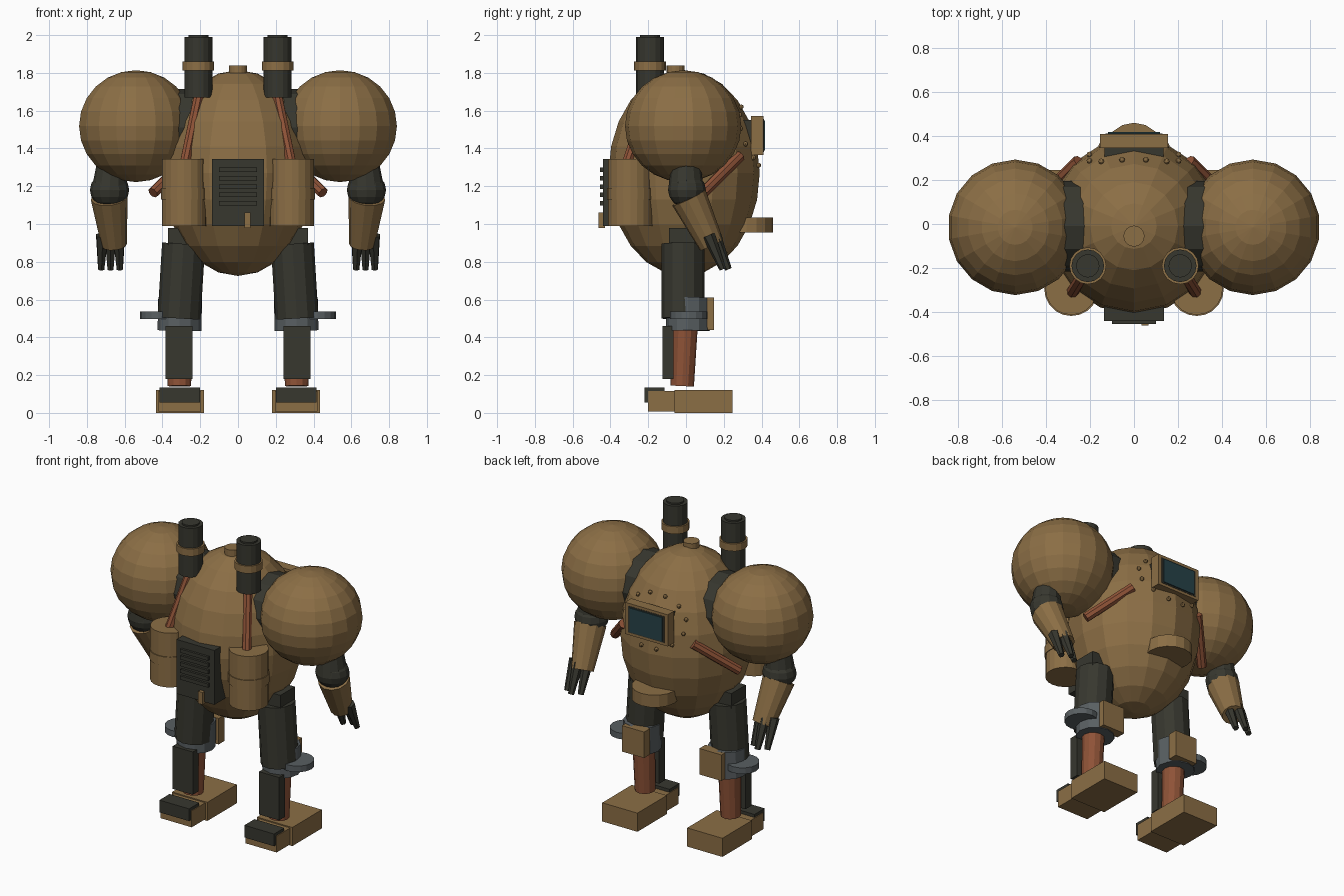
import bpy, bmesh, math
from mathutils import Vector

if "Cube" in bpy.data.objects:
    bpy.data.objects.remove(bpy.data.objects["Cube"])


def material(name, rgb):
    m = bpy.data.materials.new(name)
    m.diffuse_color = (*rgb, 1)
    m.use_nodes = True
    m.node_tree.nodes["Principled BSDF"].inputs["Base Color"].default_value = m.diffuse_color
    return m


TAN = material("tan_metal", (0.26, 0.157, 0.06))
DARK = material("dark_iron", (0.038, 0.038, 0.028))
COPPER = material("copper", (0.27, 0.085, 0.038))
GREY = material("grey_steel", (0.10, 0.115, 0.122))
GLASS = material("teal_glass", (0.02, 0.054, 0.065))


def finish(name, bm, mat):
    me = bpy.data.meshes.new(name)
    bm.to_mesh(me)
    bm.free()
    ob = bpy.data.objects.new(name, me)
    bpy.context.collection.objects.link(ob)
    me.materials.append(mat)
    return ob


def box(name, x, y, z, mat):
    """Box from its (min, max) range on each axis."""
    bm = bmesh.new()
    bmesh.ops.create_cube(bm, size=1)
    for v in bm.verts:
        for i, (lo, hi) in enumerate((x, y, z)):
            v.co[i] = (lo + hi) / 2 + v.co[i] * (hi - lo)
    return finish(name, bm, mat)


def tube(name, a, b, r1, mat, r2=None, sides=16):
    """Cylinder or cone from point a to point b."""
    a, b = Vector(a), Vector(b)
    bm = bmesh.new()
    bmesh.ops.create_cone(bm, cap_ends=True, segments=sides, radius1=r1,
                          radius2=r1 if r2 is None else r2, depth=(b - a).length)
    rot = Vector((0, 0, 1)).rotation_difference(b - a).to_matrix()
    for v in bm.verts:
        v.co = rot @ v.co + (a + b) / 2
    return finish(name, bm, mat)


def ball(name, c, r, mat, seg=16, rings=10):
    bm = bmesh.new()
    bmesh.ops.create_uvsphere(bm, u_segments=seg, v_segments=rings, radius=1)
    for v in bm.verts:
        v.co = Vector(c) + v.co * Vector(r)
    return finish(name, bm, mat)


# Hull and top cap
HULL_C, HULL_R = Vector((0, -0.01, 1.27)), Vector((0.4, 0.4, 0.545))
ball("hull", HULL_C, HULL_R, TAN, 16, 12)
tube("top_cap", (0, -0.055, 1.76), (0, -0.055, 1.84), 0.048, TAN)

# Front panel with grille and handle
box("front_panel", (-0.137, 0.137), (-0.44, -0.28), (0.99, 1.345), DARK)
for i in range(5):
    z = 1.11 + i * 0.044
    box("grille_slat", (-0.1, 0.1), (-0.455, -0.43), (z - 0.012, z + 0.012), DARK)
box("panel_handle", (0.035, 0.067), (-0.462, -0.43), (0.98, 1.06), TAN)

# Rear window
box("window_mount", (-0.135, 0.135), (0.2, 0.36), (1.39, 1.55), DARK)
box("window_frame", (-0.155, 0.155), (0.345, 0.41), (1.365, 1.572), TAN)
box("window_rim", (-0.13, 0.13), (0.405, 0.412), (1.382, 1.555), DARK)
box("window_glass", (-0.118, 0.118), (0.409, 0.418), (1.39, 1.547), GLASS)

# Rivets round the window, seated on the hull
for i in range(12):
    t = math.tau * (i + 0.5) / 12
    x, z = 0.21 * math.cos(t), 1.465 + 0.16 * math.sin(t)
    k = 1 - (x / HULL_R.x) ** 2 - ((z - HULL_C.z) / HULL_R.z) ** 2
    y = HULL_C.y + HULL_R.y * math.sqrt(k)
    ball("rivet", (x, y, z), (0.013,) * 3, TAN, 8, 6)

# Rounded rear ledge
tube("rear_ledge", (0, 0.32, 0.955), (0, 0.32, 1.035), 0.14, TAN)

for s in (-1, 1):
    # Chimney
    c = (s * 0.21, -0.19)
    tube("chimney", (*c, 1.67), (*c, 1.99), 0.074, DARK)
    tube("chimney_core", (*c, 1.95), (*c, 2.0), 0.053, DARK)
    tube("chimney_band", (*c, 1.812), (*c, 1.86), 0.084, TAN)
    tube("chimney_pipe", (s * 0.205, -0.19, 1.69), (s * 0.28, -0.31, 1.33),
         0.028, COPPER, sides=8)

    # Fuel barrel
    b = (s * 0.285, -0.295)
    tube("barrel", (*b, 0.99), (*b, 1.345), 0.118, TAN, sides=20)
    tube("barrel_band", (*b, 1.13), (*b, 1.19), 0.123, TAN, sides=20)

    # Rear pipe
    tube("rear_pipe", (s * 0.25, 0.285, 1.36), (s * 0.45, 0.09, 1.165),
         0.03, COPPER, sides=8)

    # Shoulder
    tube("shoulder_joint", (s * 0.2, -0.01, 1.51), (s * 0.33, -0.01, 1.51),
         0.205, DARK, sides=12)
    ball("shoulder", (s * 0.54, -0.015, 1.518), (0.306, 0.308, 0.296), TAN, 18, 12)

    # Arm
    tube("upper_arm", (s * 0.67, 0, 1.33), (s * 0.68, 0, 1.18), 0.075, DARK,
         r2=0.095, sides=12)
    ball("elbow", (s * 0.68, 0.005, 1.18), (0.104, 0.1, 0.095), DARK, 12, 8)
    tube("forearm", (s * 0.682, 0.015, 1.14), (s * 0.655, 0.135, 0.89), 0.098,
         TAN, r2=0.068, sides=12)
    for x, y in ((0.72, 0.12), (0.675, 0.15), (0.63, 0.12)):
        tip = 0.675 + (x - 0.675) * 1.1
        tube("finger", (s * x, y, 0.94), (s * tip, y + 0.075, 0.76), 0.035,
             DARK, r2=0.018, sides=6)

    # Leg: hip, thigh, knee, shin
    hx = sorted((s * 0.225, s * 0.37))
    box("hip", hx, (-0.09, 0.06), (0.8, 0.98), DARK)
    tube("thigh", (s * 0.288, -0.015, 0.895), (s * 0.312, -0.015, 0.5), 0.114,
         DARK, sides=12)
    tube("knee", (s * 0.31, 0.01, 0.435), (s * 0.306, 0.01, 0.61), 0.116, GREY, sides=12)
    tube("knee_disc", (s * 0.42, 0.015, 0.497), (s * 0.42, 0.015, 0.537), 0.1, GREY)
    box("knee_block", sorted((s * 0.2, s * 0.36)), (0.085, 0.148), (0.44, 0.61), TAN)
    tube("shin", (s * 0.31, -0.02, 0.142), (s * 0.31, -0.005, 0.47), 0.062,
         COPPER, r2=0.068, sides=12)
    box("shin_plate", sorted((s * 0.24, s * 0.385)), (-0.125, -0.065), (0.18, 0.46), DARK)

    # Foot
    box("foot", sorted((s * 0.18, s * 0.435)), (-0.06, 0.245), (0, 0.122), TAN)
    box("foot_front", sorted((s * 0.195, s * 0.42)), (-0.2, -0.05), (0.008, 0.115), TAN)
    box("toe_cap", sorted((s * 0.2, s * 0.415)), (-0.22, -0.115), (0.055, 0.135), DARK)
